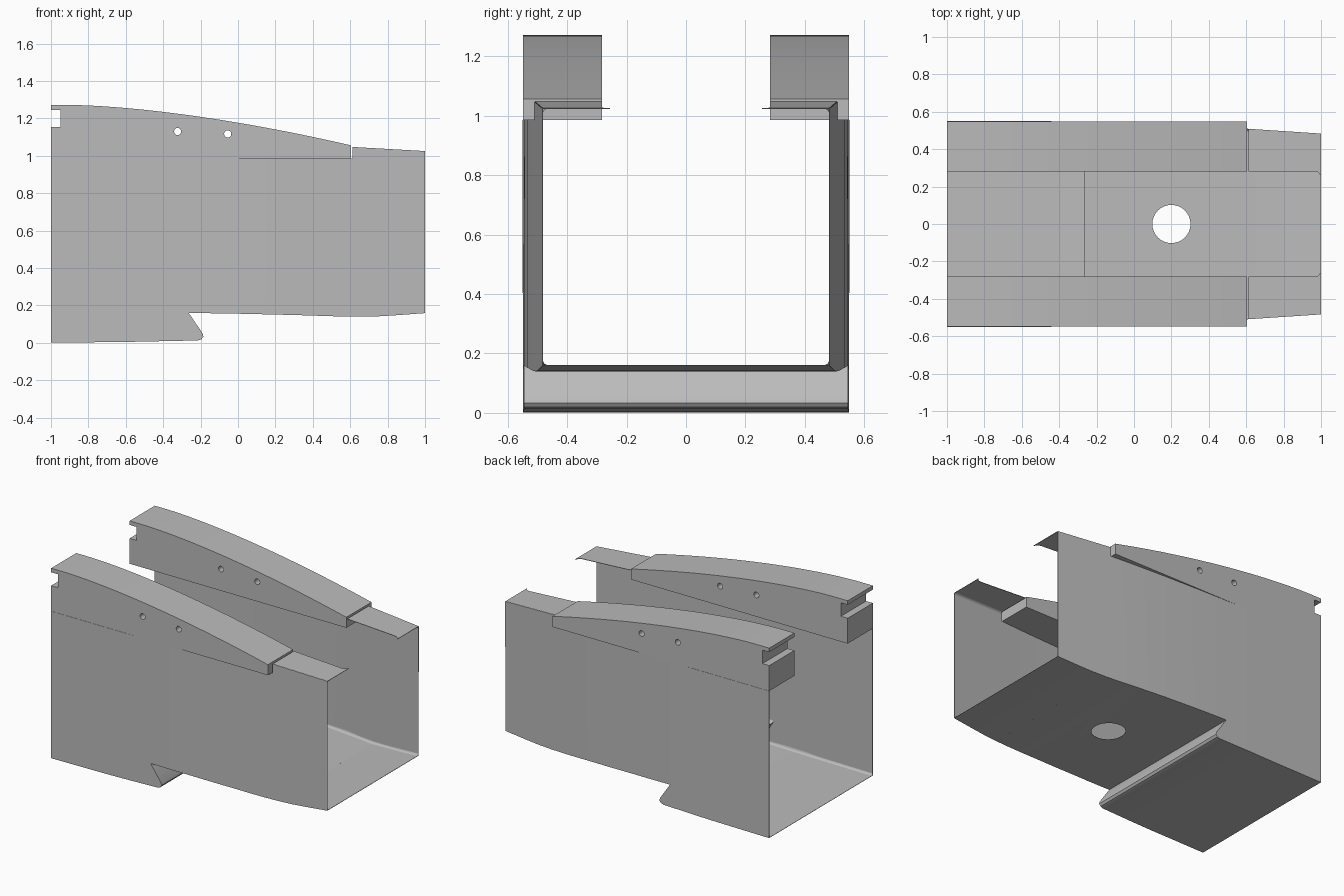
import bpy
import bmesh
import math
from mathutils import Vector

old = bpy.data.objects.get("Cube")
if old:
    bpy.data.objects.remove(old, do_unlink=True)

grey = bpy.data.materials.new("plain grey")
grey.use_nodes = True
grey.diffuse_color = (0.5, 0.5, 0.5, 1)
grey.node_tree.nodes["Principled BSDF"].inputs["Base Color"].default_value = (0.5, 0.5, 0.5, 1)

RAIL_OUT, RAIL_IN, RAIL_BASE, RAIL_END = 0.548, 0.282, 0.985, 0.605
FLANGE_START = 0.612


def interpolate(table, x):
    for (x0, v0), (x1, v1) in zip(table, table[1:]):
        if x <= x1:
            return v0 + (v1 - v0) * (x - x0) / (x1 - x0)
    return table[-1][1]


# Half width of the tapering channel along its length
WIDTH = [(-1, 0.548), (-0.45, 0.548), (-0.1, 0.542), (0.2, 0.532),
         (0.45, 0.519), (0.65, 0.505), (1, 0.482)]


def half_width(x):
    return interpolate(WIDTH, x)


def make_object(name, bm):
    mesh = bpy.data.meshes.new(name)
    bm.to_mesh(mesh)
    bm.free()
    mesh.materials.append(grey)
    obj = bpy.data.objects.new(name, mesh)
    bpy.context.collection.objects.link(obj)
    return obj


def activate(obj):
    bpy.ops.object.select_all(action='DESELECT')
    obj.select_set(True)
    bpy.context.view_layer.objects.active = obj


def apply_modifier(obj, kind, **settings):
    mod = obj.modifiers.new(kind.title(), kind)
    for key, value in settings.items():
        setattr(mod, key, value)
    activate(obj)
    bpy.ops.object.modifier_apply(modifier=mod.name)


def drill(obj, radius, place, depth, rotation=(0, 0, 0)):
    bpy.ops.mesh.primitive_cylinder_add(vertices=32, radius=radius, depth=depth,
                                        location=place, rotation=rotation)
    cutter = bpy.context.object
    cutter.hide_render = True
    apply_modifier(obj, 'BOOLEAN', object=cutter, operation='DIFFERENCE', solver='EXACT')
    bpy.data.objects.remove(cutter, do_unlink=True)


def finish(obj):
    activate(obj)
    bpy.ops.object.shade_smooth_by_angle(angle=math.radians(30))


def loft(name, rows):
    """Sheet through rows of points."""
    bm = bmesh.new()
    grid = [[bm.verts.new(p) for p in row] for row in rows]
    for a, b in zip(grid, grid[1:]):
        for i in range(len(a) - 1):
            bm.faces.new((a[i], a[i + 1], b[i + 1], b[i]))
    bmesh.ops.recalc_face_normals(bm, faces=bm.faces)
    return make_object(name, bm)


# Underside path, with the hooked step
rear_floor = [(-1, 0.002), (-0.6, 0.006), (-0.215, 0.014)]
hook = [(-0.196, 0.02), (-0.186, 0.034), (-0.19, 0.05)]
front_floor = [(-0.265, 0.161), (0, 0.157), (0.3, 0.15), (0.55, 0.142),
               (0.65, 0.14), (0.75, 0.143), (0.85, 0.149), (1, 0.16)]
floor_path = rear_floor + hook + front_floor
flange_top = [(FLANGE_START, 1.046), (1, 1.024)]
top_path = [(1, 1.024), (FLANGE_START, 1.046), (FLANGE_START, RAIL_BASE), (-1, RAIL_BASE)]

# Channel body: two walls and a floor sharing the same path
bm = bmesh.new()
sides = []
for side in (-1, 1):
    verts = [bm.verts.new((x, side, z)) for x, z in floor_path + top_path]
    bm.faces.new(verts if side < 0 else verts[::-1])
    sides.append(verts)
right, left = sides
for i in range(len(floor_path) - 1):
    bm.faces.new((right[i], left[i], left[i + 1], right[i + 1]))
for x, w in WIDTH[1:-1]:
    bmesh.ops.bisect_plane(bm, geom=bm.verts[:] + bm.edges[:] + bm.faces[:],
                           plane_co=Vector((x, 0, 0)), plane_no=Vector((1, 0, 0)))
for v in bm.verts:
    v.co.y *= half_width(v.co.x)
bmesh.ops.recalc_face_normals(bm, faces=bm.faces)
body = make_object("channel_body", bm)
apply_modifier(body, 'SOLIDIFY', thickness=0.003, offset=0)
drill(body, 0.102, (0.2, 0, 0.15), 0.1)
finish(body)


def fillet(name, path, side, up, radius=0.02):
    """Rounded inner corner running along a path."""
    rows = []
    for x, z in path:
        w = half_width(x)
        angles = [i * math.pi / 10 for i in range(6)]
        rows.append([(x, side * (w - radius * (1 - math.sin(a))),
                      z + up * radius * (1 - math.cos(a))) for a in angles])
        corner = (x, side * w, z)
        rows[-1] = [corner] + rows[-1] + [corner]
    finish(loft(name, rows))


for side, label in ((-1, "right"), (1, "left")):
    # Inner corner roundings
    fillet("rear_corner_" + label, rear_floor, side, 1)
    fillet("front_corner_" + label, front_floor, side, 1)
    fillet("flange_corner_" + label, flange_top, side, -1)

    # Thin top flange, flaring inward at its end
    inner = [(FLANGE_START, RAIL_IN), (0.965, RAIL_IN), (0.985, 0.276), (1, 0.255)]
    rows = []
    for x, y in inner:
        z = interpolate(flange_top, x)
        rows.append([(x, side * half_width(x), z), (x, side * y, z)])
    flange = loft("top_flange_" + label, rows)
    apply_modifier(flange, 'SOLIDIFY', thickness=0.003, offset=0)
    finish(flange)

    # Arched rail with end notch and cross holes
    bm = bmesh.new()
    outline = [(-1, RAIL_BASE), (RAIL_END, RAIL_BASE)]
    steps = 24
    for i in range(steps + 1):
        x = RAIL_END - (RAIL_END + 1) * i / steps
        outline.append((x, 1.272 - 0.1124 * max(0, x + 0.9) ** 1.6))
    outline += [(-1, 1.245), (-0.95, 1.245), (-0.95, 1.155), (-1, 1.155)]
    face = bm.faces.new([bm.verts.new((x, side * RAIL_IN, z)) for x, z in outline])
    grown = bmesh.ops.extrude_face_region(bm, geom=[face])["geom"]
    bmesh.ops.translate(bm, vec=(0, side * (RAIL_OUT - RAIL_IN), 0),
                        verts=[g for g in grown if isinstance(g, bmesh.types.BMVert)])
    bmesh.ops.recalc_face_normals(bm, faces=bm.faces)
    rail = make_object("rail_" + label, bm)
    for x, z in ((-0.323, 1.13), (-0.055, 1.117)):
        drill(rail, 0.019, (x, side * 0.415, z), 0.5, (math.pi / 2, 0, 0))
    finish(rail)
